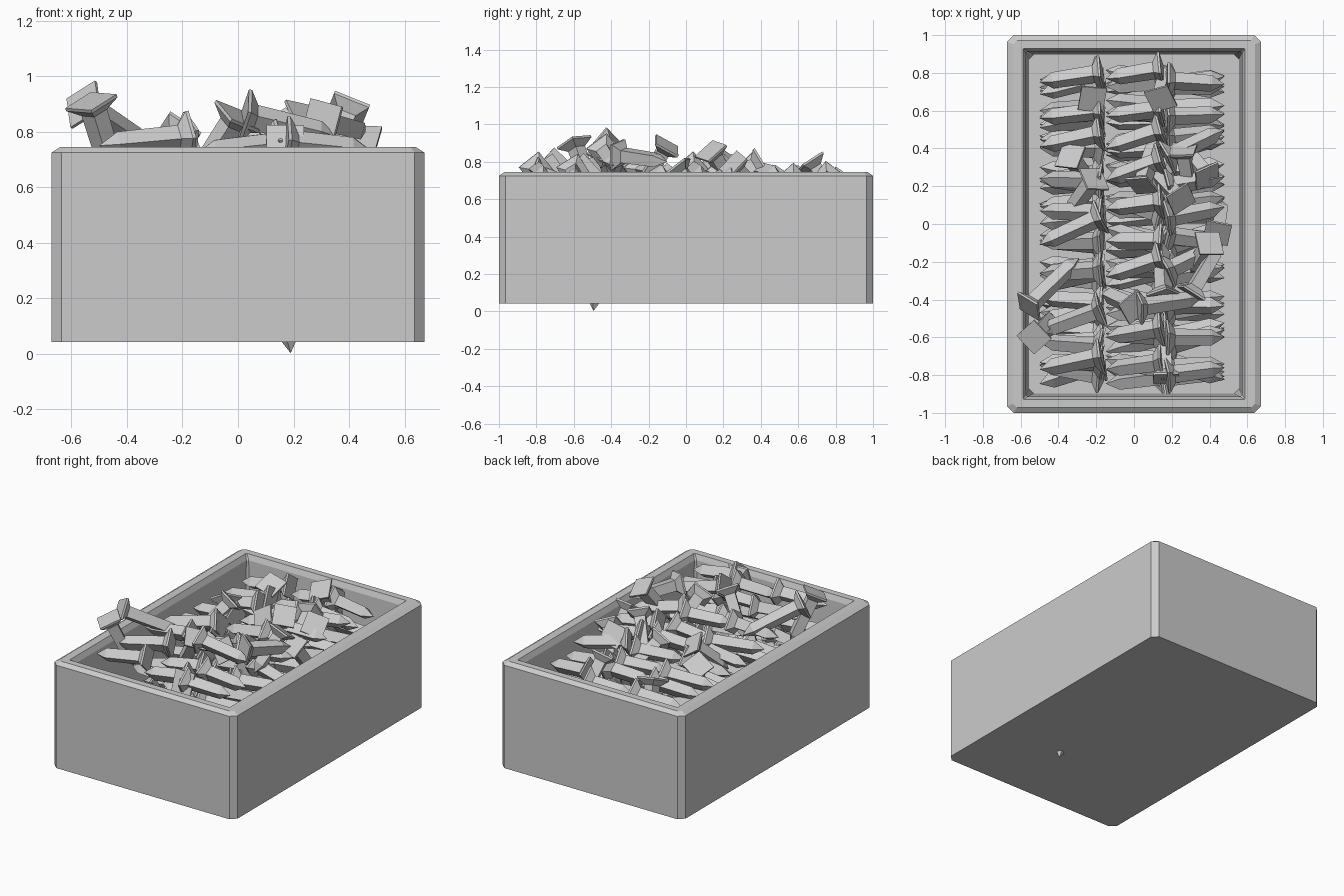
import bpy, random
from mathutils import Vector, Matrix
from math import radians

if "Cube" in bpy.data.objects:
    bpy.data.objects.remove(bpy.data.objects["Cube"])

random.seed(7)


def make_object(name, verts, faces):
    me = bpy.data.meshes.new(name)
    me.from_pydata(verts, [], faces)
    me.update()
    ob = bpy.data.objects.new(name, me)
    bpy.context.collection.objects.link(ob)
    return ob


def ring(hx, hy, c, z):
    """Rectangle with cut corners."""
    q = [(hx, -hy + c), (hx, hy - c), (hx - c, hy), (-hx + c, hy),
         (-hx, hy - c), (-hx, -hy + c), (-hx + c, -hy), (hx - c, -hy)]
    return [(x, y, z) for x, y in q]


# Open box: outer wall, bevelled rim, slightly tapered inner wall, floor
levels = [(.672, 1.0, .036, .042), (.672, 1.0, .036, .725), (.64, .972, .02, .745),
          (.588, .928, .004, .745), (.572, .914, .01, .71), (.555, .897, .025, .10)]
verts, faces = [], []
for lv in levels:
    verts += ring(*lv)
for k in range(len(levels) - 1):
    for i in range(8):
        a, b = k * 8 + i, k * 8 + (i + 1) % 8
        faces.append((a, b, b + 8, a + 8))
faces.append(tuple(reversed(range(8))))
faces.append(tuple(range(len(verts) - 8, len(verts))))
make_object("box", verts, faces)


# Square nail: flared head, square shaft, pyramid point
def add_nail(vs, fs, head, tip, roll=45):
    head, tip = Vector(head), Vector(tip)
    d = tip - head
    n = d.length
    rot = d.to_track_quat('Z', 'Y').to_matrix() @ Matrix.Rotation(radians(roll), 3, 'Z')
    base = len(vs)
    for h, z in ((.068, 0), (.068, .012), (.034, .045), (.031, n - .07)):
        for sx, sy in ((1, -1), (1, 1), (-1, 1), (-1, -1)):
            vs.append(head + rot @ Vector((sx * h, sy * h, z)))
    vs.append(tip)
    for k in range(3):
        for i in range(4):
            a, b = base + k * 4 + i, base + k * 4 + (i + 1) % 4
            fs.append((a, b, b + 4, a + 4))
    for i in range(4):
        fs.append((base + 12 + i, base + 12 + (i + 1) % 4, base + 16))
    fs.append((base + 3, base + 2, base + 1, base))


# Lower layers: three columns of jumbled nails
verts, faces = [], []
r = random.uniform
for layer in range(4):
    z = .18 + layer * .125
    for row in range(10):
        y = -.77 + row * .17
        for hx, tx in ((-.17, -.5), (.15, -.15), (.17, .48)):
            add_nail(verts, faces, (hx, y + r(-.05, .05), z + r(-.03, .03)),
                     (tx, y + r(-.08, .08), z + r(-.06, .06)), r(25, 65))
# one point pokes through the bottom
add_nail(verts, faces, (.15, -.46, .33), (.19, -.495, .002), 20)
make_object("lower_nails", verts, faces)

# Top layer lying flat: (head y, tip y, z) per column
left = [(.80, .75, .68), (.60, .56, .68), (.48, .41, .69), (.23, .24, .70), (.06, .07, .70),
        (.04, -.11, .74), (-.24, -.26, .76), (-.45, -.57, .78), (-.70, -.77, .78)]
middle = [(.82, .77, .68), (.61, .57, .69), (.50, .40, .69), (.34, .23, .71), (.12, .08, .72),
          (-.09, -.09, .70), (-.18, -.28, .75), (-.55, -.60, .75), (-.73, -.77, .75)]
right = [(.76, .74, .71), (.57, .58, .70), (.35, .50, .76), (.20, .25, .75), (.03, .09, .76),
         (-.25, -.10, .76), (-.60, -.60, .75), (-.80, -.76, .76)]
verts, faces = [], []
for rows, hx, tx in ((left, -.17, -.5), (middle, .15, -.15), (right, .17, .48)):
    for hy, ty, z in rows:
        add_nail(verts, faces, (hx, hy, z), (tx, ty, z - .03), r(30, 60))
make_object("flat_nails", verts, faces)

# Nails sticking up at steep angles: head xyz, tip xyz
steep = [
    (-.56, -.44, .90, -.29, -.18, .72), (-.53, -.60, .91, -.43, -.48, .58),
    (0, -.44, .86, -.17, -.36, .60), (.02, -.44, .86, .36, -.39, .78),
    (.40, -.10, .89, .30, -.26, .64), (.30, -.37, .84, .46, -.10, .80),
    (.25, .13, .86, .10, .28, .62), (.26, .40, .80, .30, .15, .66),
    (.39, .25, .79, .25, .42, .62), (-.22, .66, .74, -.27, .80, .45),
    (.14, .66, .80, .18, .84, .55), (-.34, .36, .74, -.22, .20, .50),
    (.04, .20, .76, .12, .46, .60), (.17, -.82, .76, .16, -.55, .66),
    (.44, -.05, .78, .47, .12, .55), (-.21, .24, .80, -.35, .05, .60),
    (.16, -.38, .80, .14, -.08, .68),
]
verts, faces = [], []
for s in steep:
    add_nail(verts, faces, s[:3], s[3:], r(0, 60))
make_object("upright_nails", verts, faces)
